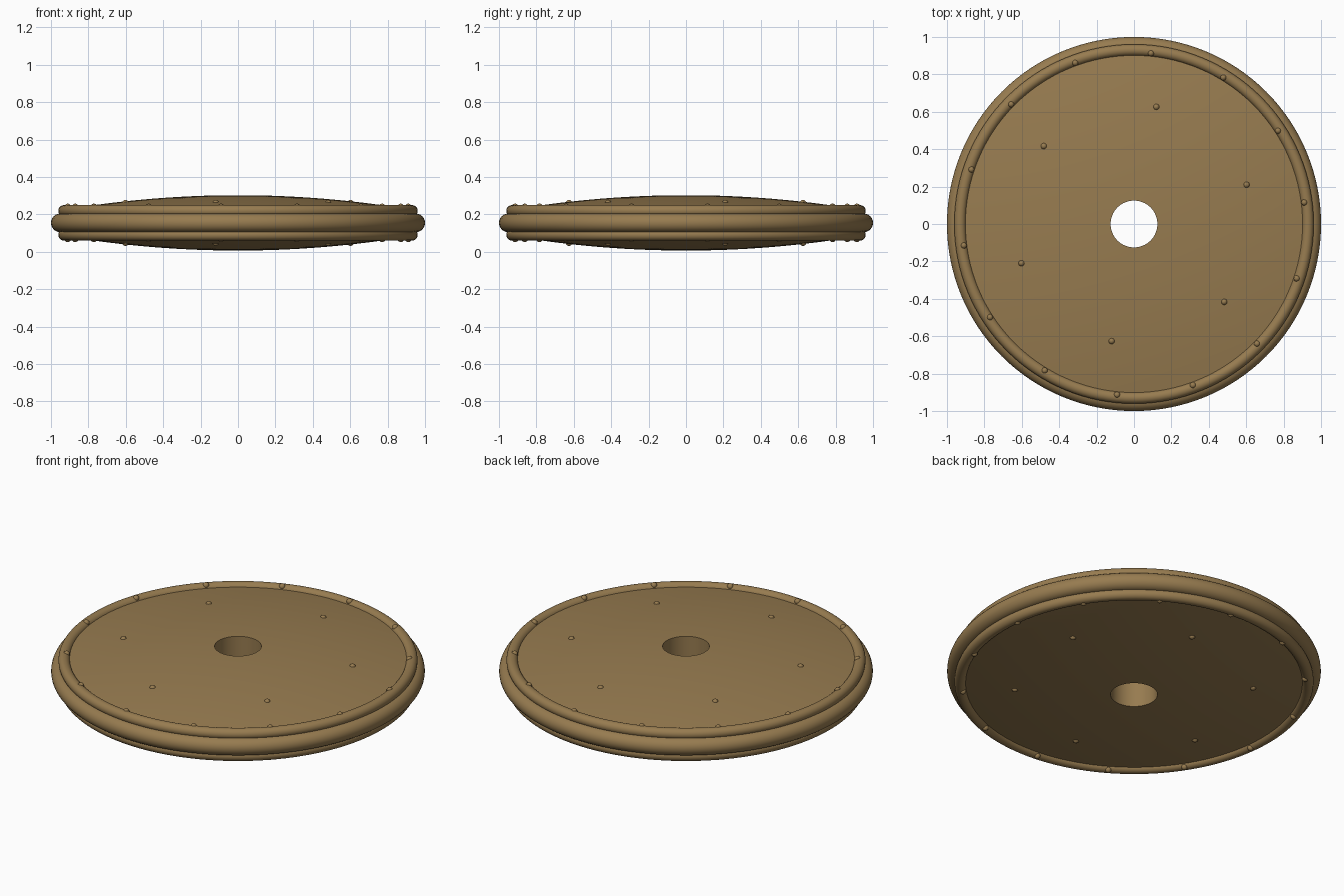
import bpy, bmesh, math
from mathutils import Matrix, Vector

cube = bpy.data.objects.get("Cube")
if cube:
    bpy.data.objects.remove(cube, do_unlink=True)

MID = 0.155          # height of the middle plane
SEGMENTS = 128

bronze = bpy.data.materials.new("bronze")
bronze.use_nodes = True
bronze.diffuse_color = (0.31, 0.2, 0.08, 1)
bronze.node_tree.nodes["Principled BSDF"].inputs["Base Color"].default_value = bronze.diffuse_color


def dome(r):
    """Height of the domed face above the middle plane."""
    return 0.148 - 0.09 * r * r


def finish(name, bm):
    bmesh.ops.recalc_face_normals(bm, faces=bm.faces)
    mesh = bpy.data.meshes.new(name)
    bm.to_mesh(mesh)
    bm.free()
    mesh.materials.append(bronze)
    obj = bpy.data.objects.new(name, mesh)
    bpy.context.collection.objects.link(obj)
    bpy.ops.object.select_all(action='DESELECT')
    obj.select_set(True)
    bpy.context.view_layer.objects.active = obj
    bpy.ops.object.shade_smooth_by_angle(angle=math.radians(35))
    return obj


def lathe(name, profile):
    """Spin a closed (radius, height) profile about the z axis."""
    bm = bmesh.new()
    verts = [bm.verts.new((r, 0, MID + z)) for r, z in profile]
    edges = [bm.edges.new((verts[i - 1], verts[i])) for i in range(len(verts))]
    bmesh.ops.spin(bm, geom=verts + edges, cent=(0, 0, 0), axis=(0, 0, 1),
                   angle=math.tau, steps=SEGMENTS, use_merge=True)
    bmesh.ops.remove_doubles(bm, verts=bm.verts, dist=0.0001)
    return finish(name, bm)


def ring(name, major, minor, z):
    steps = [math.tau * i / 24 for i in range(24)]
    return lathe(name, [(major + minor * math.cos(a), z + minor * math.sin(a)) for a in steps])


def rivets(name, count, radius, start, z):
    bm = bmesh.new()
    for i in range(count):
        a = math.radians(start) + math.tau * i / count
        spot = Vector((radius * math.cos(a), radius * math.sin(a), MID + z))
        bmesh.ops.create_uvsphere(bm, u_segments=16, v_segments=10, radius=0.017,
                                  matrix=Matrix.Translation(spot))
    return finish(name, bm)


# Lens-shaped disc with a round hole through the centre
radii = [0.125 + 0.8 * i / 16 for i in range(17)]
lathe("domed_disc", [(r, dome(r)) for r in radii] + [(r, -dome(r)) for r in reversed(radii)])

# Wide rounded edge
ring("outer_rim", 0.95, 0.05, 0)

# Raised rings and rivets, the same on both faces
for side, sign in (("top", 1), ("bottom", -1)):
    ring(side + "_ring", 0.93, 0.031, sign * 0.064)
    rivets(side + "_rim_rivets", 14, 0.918, 7.2, sign * 0.086)
    rivets(side + "_face_rivets", 6, 0.637, 19.2, sign * 0.106)
